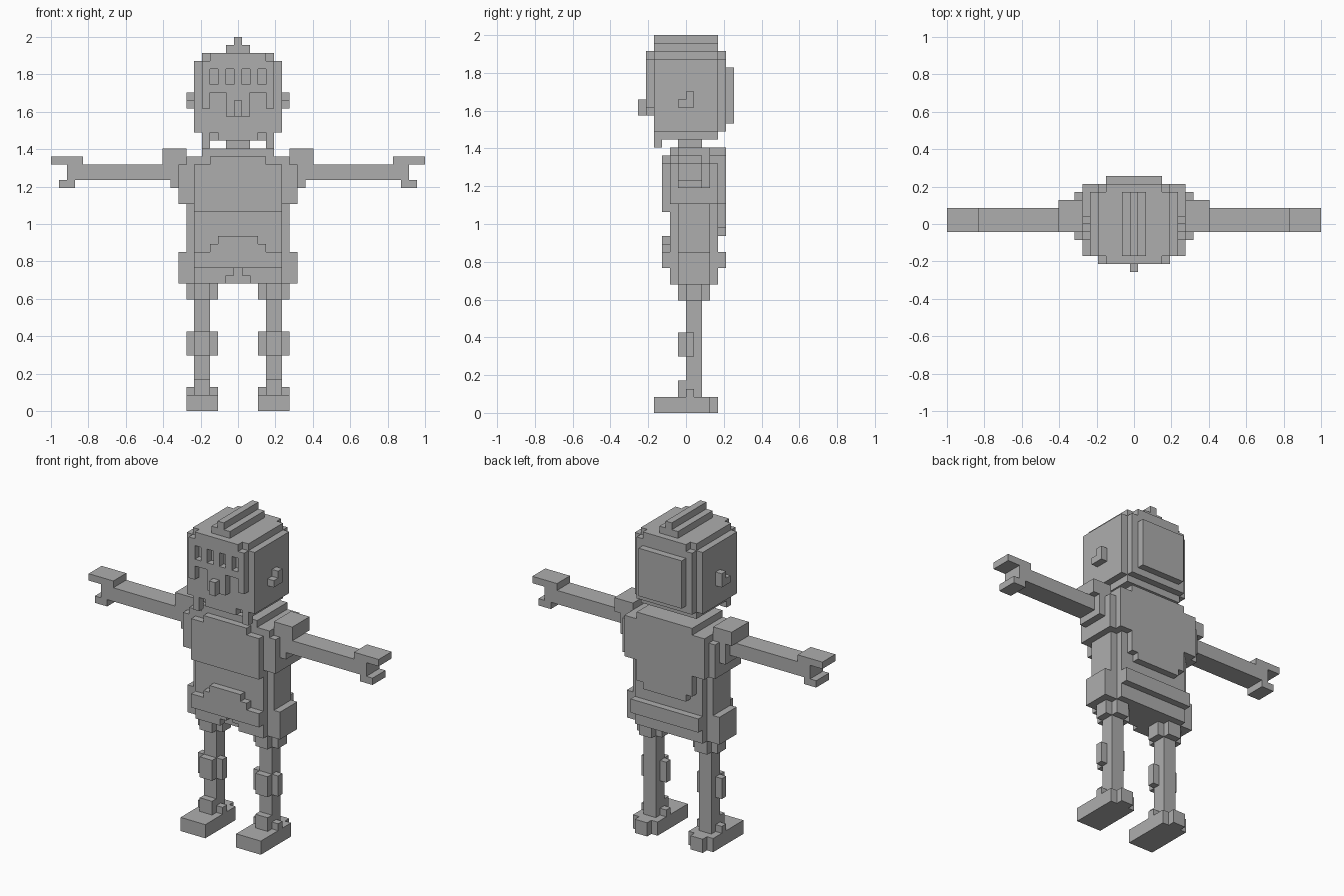
import bpy, bmesh
from mathutils import Vector

if "Cube" in bpy.data.objects:
    bpy.data.objects.remove(bpy.data.objects["Cube"])

U = 2 / 47  # one block

grey = bpy.data.materials.new("stone_grey")
grey.diffuse_color = (0.42, 0.42, 0.42, 1)
grey.use_nodes = True
grey.node_tree.nodes["Principled BSDF"].inputs["Base Color"].default_value = grey.diffuse_color


def cells(boxes):
    """Grid cells inside boxes (x0, x1, y0, y1, z0, z1); x is in half-block coordinates."""
    out = set()
    for x0, x1, y0, y1, z0, z1 in boxes:
        for i in range(int(x0 + 0.5), int(x1 + 0.5)):
            for j in range(y0, y1):
                for k in range(z0, z1):
                    out.add((i, j, k))
    return out


def mirrored(boxes):
    return boxes + [(-b[1], -b[0]) + tuple(b[2:]) for b in boxes]


def part(name, add, cut=()):
    """Join blocks, take away cut blocks, and skin only the exposed faces."""
    solid = cells(add) - cells(cut)
    bm = bmesh.new()
    verts = {}

    def vert(p):
        if p not in verts:
            verts[p] = bm.verts.new(((p[0] - 0.5) * U, p[1] * U, p[2] * U))
        return verts[p]

    for c in solid:
        for axis in range(3):
            for side in (0, 1):
                n = list(c)
                n[axis] += 1 if side else -1
                if tuple(n) in solid:
                    continue
                a, b = (axis + 1) % 3, (axis + 2) % 3
                loop = []
                for da, db in ((0, 0), (1, 0), (1, 1), (0, 1)):
                    p = list(c)
                    p[axis] += side
                    p[a] += da
                    p[b] += db
                    loop.append(vert(tuple(p)))
                bm.faces.new(loop if side else loop[::-1])
    bmesh.ops.dissolve_limit(bm, angle_limit=0.02, verts=bm.verts[:], edges=bm.edges[:])
    me = bpy.data.meshes.new(name)
    bm.to_mesh(me)
    bm.free()
    me.materials.append(grey)
    ob = bpy.data.objects.new(name, me)
    bpy.context.collection.objects.link(ob)
    return ob


def sided(name, boxes):
    """Right part and its mirror image on the left."""
    part(name + "_right", boxes)
    part(name + "_left", [(-b[1], -b[0]) + tuple(b[2:]) for b in boxes])


# Feet with narrow heel, ankle block and side studs
sided("foot", [
    (2.5, 6.5, -4, 3, 0, 2), (3.5, 5.5, 3, 4, 0, 2),
    (3.5, 5.5, -1, 0, 2, 4), (2.5, 6.5, 0, 1, 2, 3)])

# Legs with knee pads and cross-shaped thigh sockets
sided("leg", [
    (3.5, 5.5, 0, 2, 2, 14),
    (3.5, 5.5, -1, 0, 7, 10), (2.5, 6.5, 0, 1, 7, 10),
    (2.5, 6.5, 0, 2, 14, 16), (3.5, 5.5, -1, 3, 14, 16)])

# Pelvis with side hips and a stepped crotch recess
part("pelvis", [
    (-6.5, 6.5, -1, 3, 16, 20), (-5.5, 5.5, -2, 4, 16, 20),
    (-7.5, 7.5, -1, 3, 16, 20)],
    [(-1.5, 1.5, -2, -1, 16, 17), (-0.5, 0.5, -2, -1, 17, 18)])

# Stepped belly plate and rear belt
part("belly_plate", [
    (-5.5, 5.5, -3, -2, 18, 20), (-3.5, 3.5, -3, -2, 20, 21),
    (-2.5, 2.5, -3, -2, 21, 22)])
part("rear_belt", [(-5.5, 5.5, 4, 5, 18, 20)])

# Torso, wider at the chest, with collar
part("torso", [
    (-6.5, 6.5, -1, 3, 20, 32), (-5.5, 5.5, -2, 4, 20, 32),
    (-6.5, 6.5, -2, 4, 26, 32), (-7.5, 7.5, -2, 4, 26, 31),
    (-4.5, 4.5, -2, 4, 32, 33)])
part("chest_plate", [
    (-5.5, 5.5, -3, -2, 25, 31), (-3.5, 3.5, -3, -2, 31, 32)])
part("back_plate", [
    (-6.5, 6.5, 4, 5, 26, 32), (-4.5, 4.5, 4, 5, 32, 33),
    (-4.5, 4.5, 4, 5, 23, 26), (-3.5, 3.5, 4, 5, 22, 23)])

# Shoulders and arms with open gripping hands
sided("shoulder", [
    (6.5, 9.5, -1, 3, 31, 33), (7.5, 8.5, -1, 3, 28, 31)])
sided("arm", [(8.5, 21.5, -1, 2, 29, 31)])
sided("hand", [
    (19.5, 23.5, -1, 2, 31, 32), (20.5, 22.5, -1, 2, 28, 29)])

part("neck", [(-1.5, 1.5, -1, 2, 33, 34)])

# Head: core, face layer, rear layers, jaw and crown, with eyes and brow slots cut in
slots = mirrored([(0.5, 1.5, -5, -4, 41, 43), (2.5, 3.5, -5, -4, 41, 43)])
eyes = mirrored([(1.5, 3.5, -5, -4, 37, 40), (3.5, 4.5, -5, -4, 37, 38)])
part("head", [
    (-5.5, 5.5, -4, 4, 35, 44), (-4.5, 4.5, -5, -4, 37, 44),
    (-4.5, 4.5, 4, 5, 35, 44), (-3.5, 3.5, 5, 6, 36, 43),
    (-4.5, 4.5, -3, 4, 34, 35), (-2.5, 2.5, -4, -3, 34, 35),
    (-4.5, 4.5, -4, 4, 44, 45), (-3.5, 3.5, -5, 5, 44, 45)],
    slots + eyes)
sided("jaw_strip", [(3.5, 4.5, -4, -3, 33, 35)])
part("nose", [(-0.5, 0.5, -6, -5, 37, 39)])
sided("ear", [(5.5, 6.5, 0, 1, 38, 40), (5.5, 6.5, -1, 0, 38, 39)])

# Ridge along the top of the head
part("crest", [
    (-1.5, 1.5, -4, 4, 45, 46), (-0.5, 0.5, -4, 4, 46, 47)])
